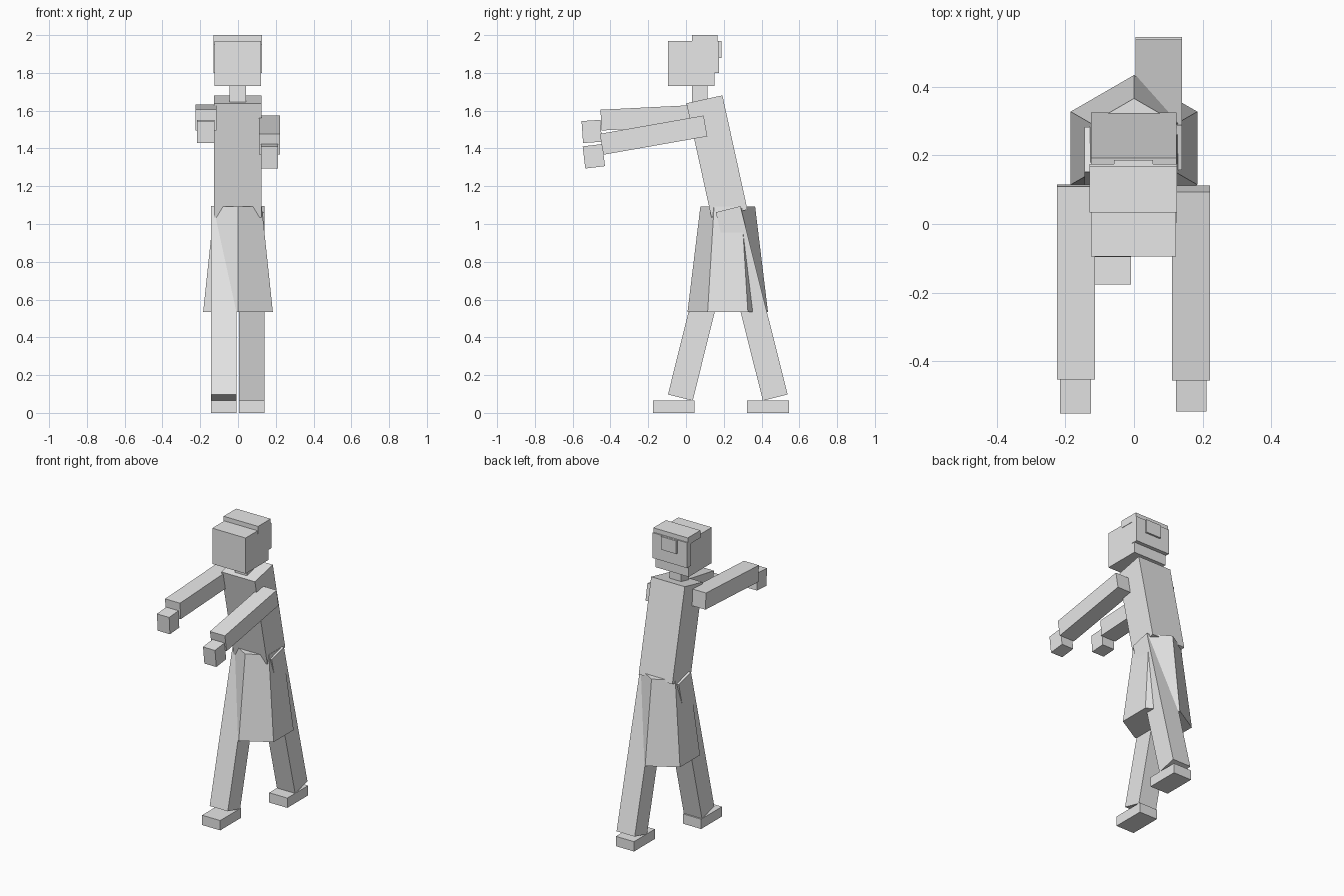
import bpy
import math
from mathutils import Vector

cube = bpy.data.objects.get("Cube")
if cube:
    bpy.data.objects.remove(cube, do_unlink=True)

# One plain grey for the whole figure
grey = bpy.data.materials.new("plain grey")
grey.use_nodes = True
colour = (0.8, 0.8, 0.8, 1.0)
grey.diffuse_color = colour
grey.node_tree.nodes["Principled BSDF"].inputs["Base Color"].default_value = colour


def finish(name):
    obj = bpy.context.object
    obj.name = name
    obj.data.materials.append(grey)
    return obj


def limb(name, x, start, end, depth):
    """Box of given depth running between two (y, z) points, over the x range."""
    a, b = Vector(start), Vector(end)
    axis, mid = b - a, (a + b) / 2
    bpy.ops.mesh.primitive_cube_add(size=1, location=((x[0] + x[1]) / 2, mid.x, mid.y))
    obj = finish(name)
    obj.scale = (x[1] - x[0], depth, axis.length)
    obj.rotation_euler.x = math.atan2(-axis.x, axis.y)


def box(name, x, y, z):
    """Upright box from ranges on each axis."""
    mid = (y[0] + y[1]) / 2
    limb(name, x, (mid, z[0]), (mid, z[1]), y[1] - y[0])


# Head, with hair on the crown and back
box("head", (-0.125, 0.123), (-0.095, 0.15), (1.73, 1.97))
box("hair_back", (-0.13, 0.126), (0.13, 0.175), (1.80, 1.97))
box("hair_top", (-0.13, 0.126), (0.033, 0.167), (1.95, 2.0))
box("hair_bun", (-0.058, 0.056), (0.16, 0.187), (1.88, 1.968))
box("neck", (-0.045, 0.042), (0.033, 0.115), (1.62, 1.74))

# Body leaning forward
limb("torso", (-0.126, 0.124), (0.23, 1.055), (0.0975, 1.66), 0.195)

# Arms reaching forward, with drooping hands
limb("left_arm", (0.111, 0.222), (0.103, 1.519), (-0.447, 1.422), 0.112)
limb("left_hand", (0.123, 0.212), (-0.495, 1.417), (-0.481, 1.30), 0.105)
limb("right_arm", (-0.225, -0.114), (0.112, 1.578), (-0.45, 1.55), 0.11)
limb("right_hand", (-0.216, -0.125), (-0.503, 1.548), (-0.495, 1.432), 0.10)

# Striding legs and feet
for side, x, hip, ankle, heel in (
    ("left", (0.005, 0.14), 0.2225, 0.4725, 0.545),
    ("right", (-0.144, -0.009), 0.2175, -0.03, 0.045),
):
    limb(side + "_leg", x, (ankle, 0.081), (hip, 1.078), 0.135)
    box(side + "_foot", x, (heel - 0.221, heel), (0, 0.066))

# Six-sided flared skirt
bpy.ops.mesh.primitive_cone_add(vertices=6, radius1=0.213, radius2=0.145,
                                depth=0.558, location=(0, 0.221, 0.813))
finish("skirt")
